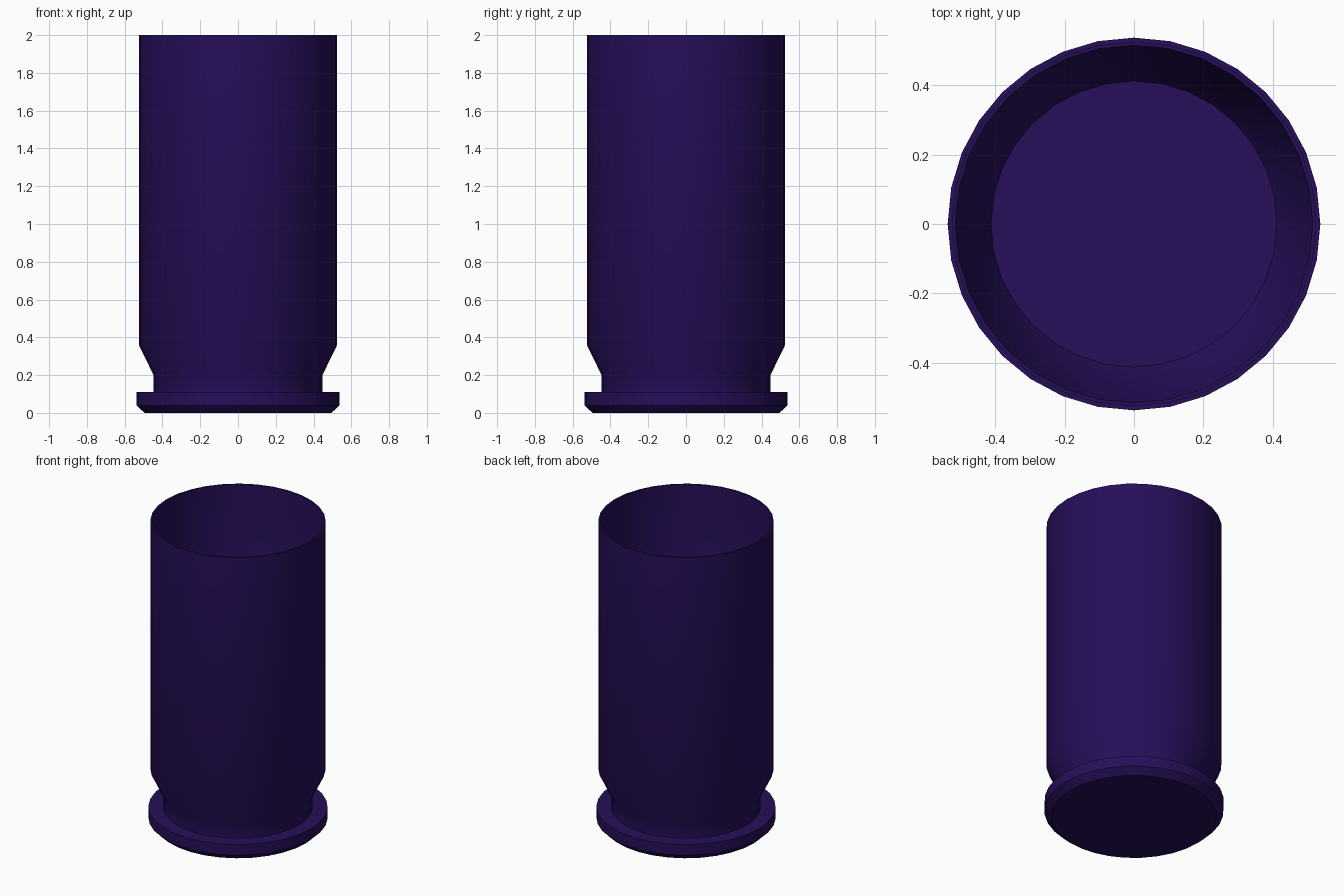
import bpy
import bmesh
from math import cos, sin, tau, radians

SIDES = 32

default_cube = bpy.data.objects.get("Cube")
if default_cube:
    bpy.data.objects.remove(default_cube, do_unlink=True)

# Single deep purple material
purple = bpy.data.materials.new("deep_purple")
purple.use_nodes = True
colour = (0.019, 0.0045, 0.1, 1)
purple.diffuse_color = colour
purple.node_tree.nodes["Principled BSDF"].inputs["Base Color"].default_value = colour


def lathe(name, profile, material):
    """Turn a (radius, height) profile round z, capping both ends."""
    bm = bmesh.new()
    rings = [[bm.verts.new((r * cos(tau * i / SIDES), r * sin(tau * i / SIDES), z))
              for i in range(SIDES)] for r, z in profile]
    for low, high in zip(rings, rings[1:]):
        for i in range(SIDES):
            j = (i + 1) % SIDES
            bm.faces.new((low[i], low[j], high[j], high[i]))
    bm.faces.new(rings[0][::-1])
    bm.faces.new(rings[-1])
    bmesh.ops.recalc_face_normals(bm, faces=bm.faces)
    mesh = bpy.data.meshes.new(name)
    bm.to_mesh(mesh)
    bm.free()
    mesh.materials.append(material)
    obj = bpy.data.objects.new(name, mesh)
    bpy.context.collection.objects.link(obj)
    bpy.ops.object.select_all(action="DESELECT")
    obj.select_set(True)
    bpy.context.view_layer.objects.active = obj
    bpy.ops.object.shade_smooth_by_angle(angle=radians(30))
    return obj


# Hollow casing: flanged base, groove, tapered shoulder, wall and cup floor
base = [(0.495, 0), (0.537, 0.04), (0.537, 0.11)]
outside = [(0.447, 0.11), (0.447, 0.2), (0.525, 0.36), (0.525, 2)]
inside = [(0.515, 2), (0.512, 0.36), (0.412, 0.17)]
lathe("casing", base + outside + inside, purple)
